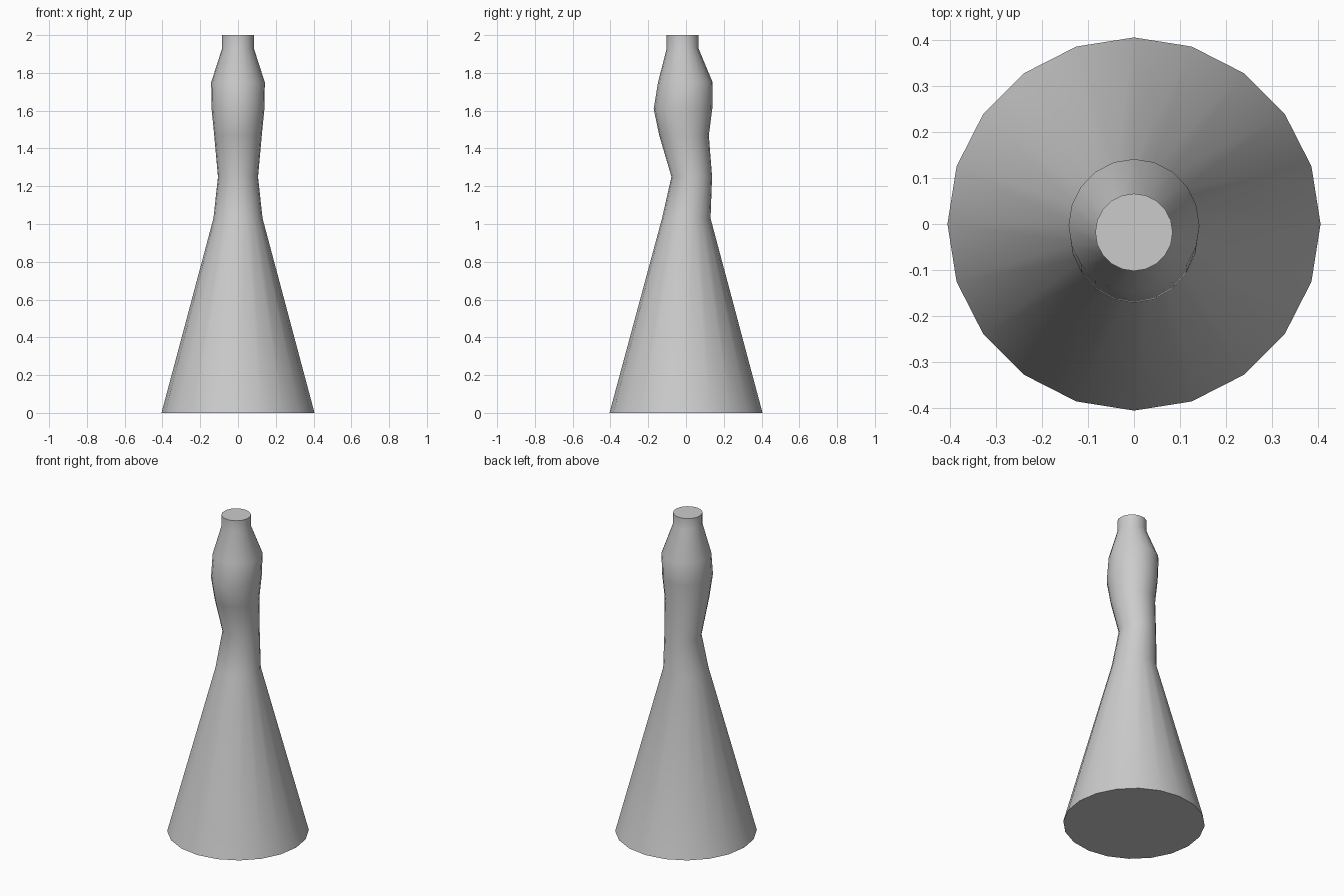
import bpy, bmesh
from math import sin, cos, pi, radians

if "Cube" in bpy.data.objects:
    bpy.data.objects.remove(bpy.data.objects["Cube"])

SIDES = 20

# Rings from base to top: height, half width, front y, back y
RINGS = [
    (0.00, 0.405, -0.405, 0.405),
    (1.03, 0.130, -0.127, 0.130),
    (1.25, 0.106, -0.077, 0.138),
    (1.47, 0.126, -0.142, 0.121),
    (1.61, 0.140, -0.171, 0.139),
    (1.75, 0.142, -0.148, 0.141),
    (1.93, 0.084, -0.102, 0.066),
    (2.00, 0.084, -0.102, 0.066),
]


def loft(name, rings):
    """Skin a stack of oval rings into a closed body."""
    bm = bmesh.new()
    loops = []
    for z, rx, front, back in rings:
        cy, ry = (front + back) / 2, (back - front) / 2
        loops.append([bm.verts.new((rx * cos(2 * pi * i / SIDES),
                                    cy + ry * sin(2 * pi * i / SIDES), z))
                      for i in range(SIDES)])
    for low, high in zip(loops, loops[1:]):
        for i in range(SIDES):
            j = (i + 1) % SIDES
            bm.faces.new((low[i], low[j], high[j], high[i]))
    bm.faces.new(loops[0][::-1])   # bottom cap
    bm.faces.new(loops[-1])        # top cap
    mesh = bpy.data.meshes.new(name)
    bm.to_mesh(mesh)
    bm.free()
    obj = bpy.data.objects.new(name, mesh)
    bpy.context.collection.objects.link(obj)
    return obj


# Flared skirt, pinched waist, chest and neck in one body
body = loft("figure_body", RINGS)
bpy.context.view_layer.objects.active = body
body.select_set(True)
bpy.ops.object.shade_smooth_by_angle(angle=radians(40))
